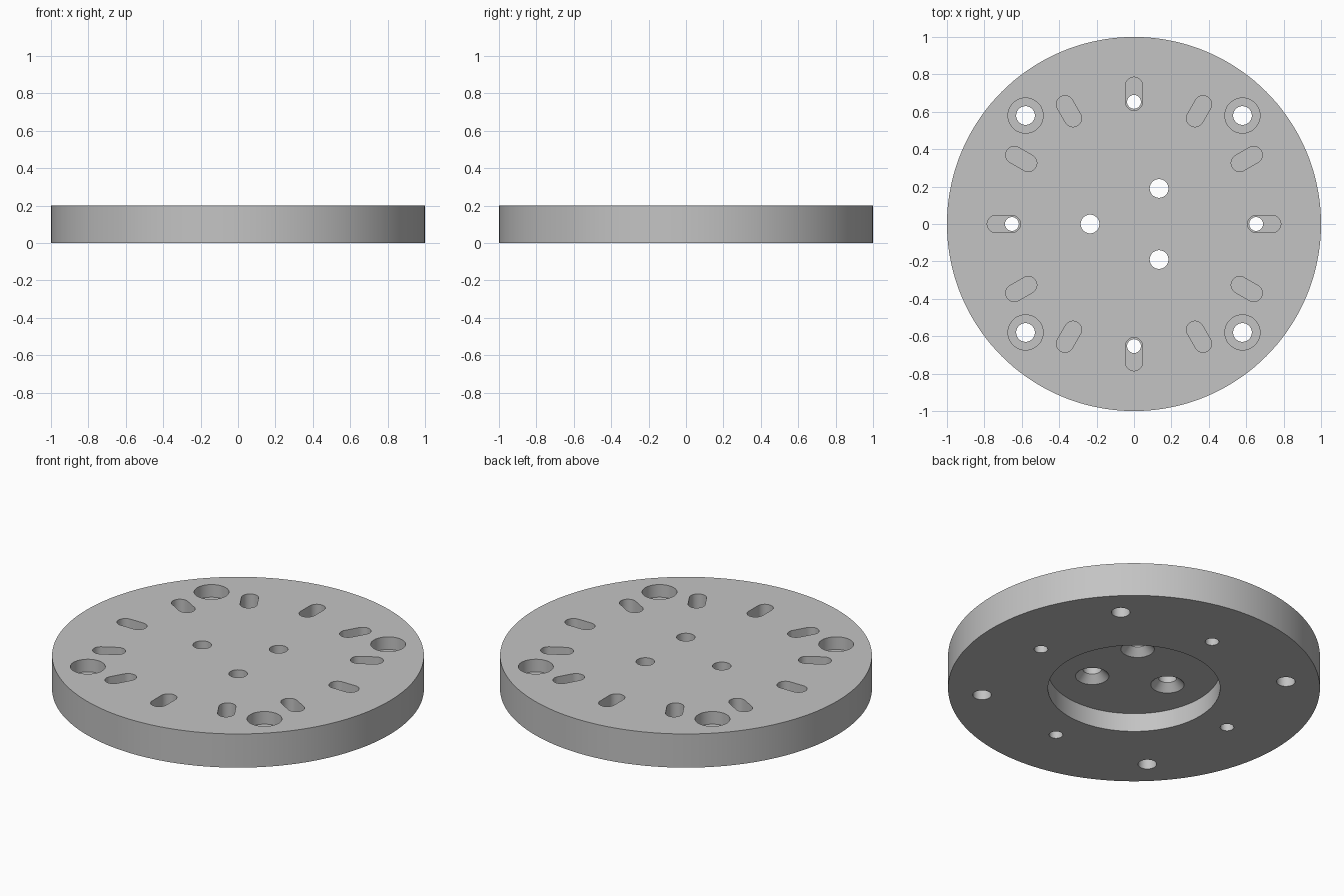
import bpy, bmesh
from math import sin, cos, pi, radians
from mathutils import Matrix, Vector

cube = bpy.data.objects.get("Cube")
if cube:
    bpy.data.objects.remove(cube, do_unlink=True)

THICK = 0.2
LOW, HIGH = -0.05, THICK + 0.05      # cutters overshoot both faces

grey = bpy.data.materials.new("machined grey")
grey.use_nodes = True
grey.diffuse_color = (0.55, 0.55, 0.55, 1)
grey.node_tree.nodes["Principled BSDF"].inputs["Base Color"].default_value = grey.diffuse_color


def loft(bm, outlines):
    """Closed solid through a stack of (2D outline, z) rings."""
    rings = [[bm.verts.new((x, y, z)) for x, y in pts] for pts, z in outlines]
    n = len(rings[0])
    for a, b in zip(rings, rings[1:]):
        for i in range(n):
            j = (i + 1) % n
            bm.faces.new((a[i], a[j], b[j], b[i]))
    bm.faces.new(rings[0][::-1])
    bm.faces.new(rings[-1])


def circle(r, x=0, y=0, n=48):
    return [(x + r * cos(2 * pi * i / n), y + r * sin(2 * pi * i / n)) for i in range(n)]


def turned(bm, profile, x=0, y=0, n=48):
    """Turned solid from (radius, z) steps."""
    loft(bm, [(circle(r, x, y, n), z) for r, z in profile])


def slot_outline(inner, outer, r, angle, n=16):
    """Radial rounded slot, turned to the given angle."""
    pts = []
    for centre, start in ((outer, -pi / 2), (inner, pi / 2)):
        for i in range(n + 1):
            t = start + pi * i / n
            pts.append(Vector((centre + r * cos(t), r * sin(t))))
    turn = Matrix.Rotation(angle, 2)
    return [tuple(turn @ p) for p in pts]


def make_object(name, bm):
    bmesh.ops.recalc_face_normals(bm, faces=bm.faces)
    mesh = bpy.data.meshes.new(name)
    bm.to_mesh(mesh)
    bm.free()
    mesh.materials.append(grey)
    obj = bpy.data.objects.new(name, mesh)
    bpy.context.collection.objects.link(obj)
    return obj


# Round plate
bm = bmesh.new()
turned(bm, [(1, 0), (1, THICK)], n=144)
plate = make_object("round_plate", bm)

cutters = []

# Wide recess underneath
bm = bmesh.new()
turned(bm, [(0.463, LOW), (0.463, 0.11)], n=96)
cutters.append(make_object("recess_cutter", bm))

# Three centre holes, countersunk from the recess
bm = bmesh.new()
for x, y in ((-0.235, 0), (0.134, 0.19), (0.134, -0.19)):
    turned(bm, [(0.09, 0.05), (0.09, 0.11), (0.05, 0.152), (0.05, HIGH)], x, y)
cutters.append(make_object("countersink_cutter", bm))

# Four counterbored bolt holes
bm = bmesh.new()
for sx in (-1, 1):
    for sy in (-1, 1):
        turned(bm, [(0.05, LOW), (0.05, 0.125), (0.094, 0.125), (0.094, HIGH)],
               0.58 * sx, 0.58 * sy)
cutters.append(make_object("counterbore_cutter", bm))

# Twelve blind radial slots
bm = bmesh.new()
for k in range(12):
    outline = slot_outline(0.653, 0.739, 0.046, radians(30 * k))
    loft(bm, [(outline, 0.1), (outline, HIGH)])
cutters.append(make_object("slot_cutter", bm))

# Four pin holes under the slots on the axes
bm = bmesh.new()
for k in range(4):
    a = k * pi / 2
    turned(bm, [(0.037, LOW), (0.037, 0.15)], 0.653 * cos(a), 0.653 * sin(a), 32)
cutters.append(make_object("pin_hole_cutter", bm))

# Cut everything out of the plate
bpy.ops.object.select_all(action='DESELECT')
plate.select_set(True)
bpy.context.view_layer.objects.active = plate
for cutter in cutters:
    cutter.hide_render = True
    mod = plate.modifiers.new(cutter.name, 'BOOLEAN')
    mod.operation = 'DIFFERENCE'
    mod.solver = 'EXACT'
    mod.object = cutter
    bpy.ops.object.modifier_apply(modifier=mod.name)
    bpy.data.objects.remove(cutter, do_unlink=True)

bpy.ops.object.shade_smooth_by_angle(angle=radians(30))
